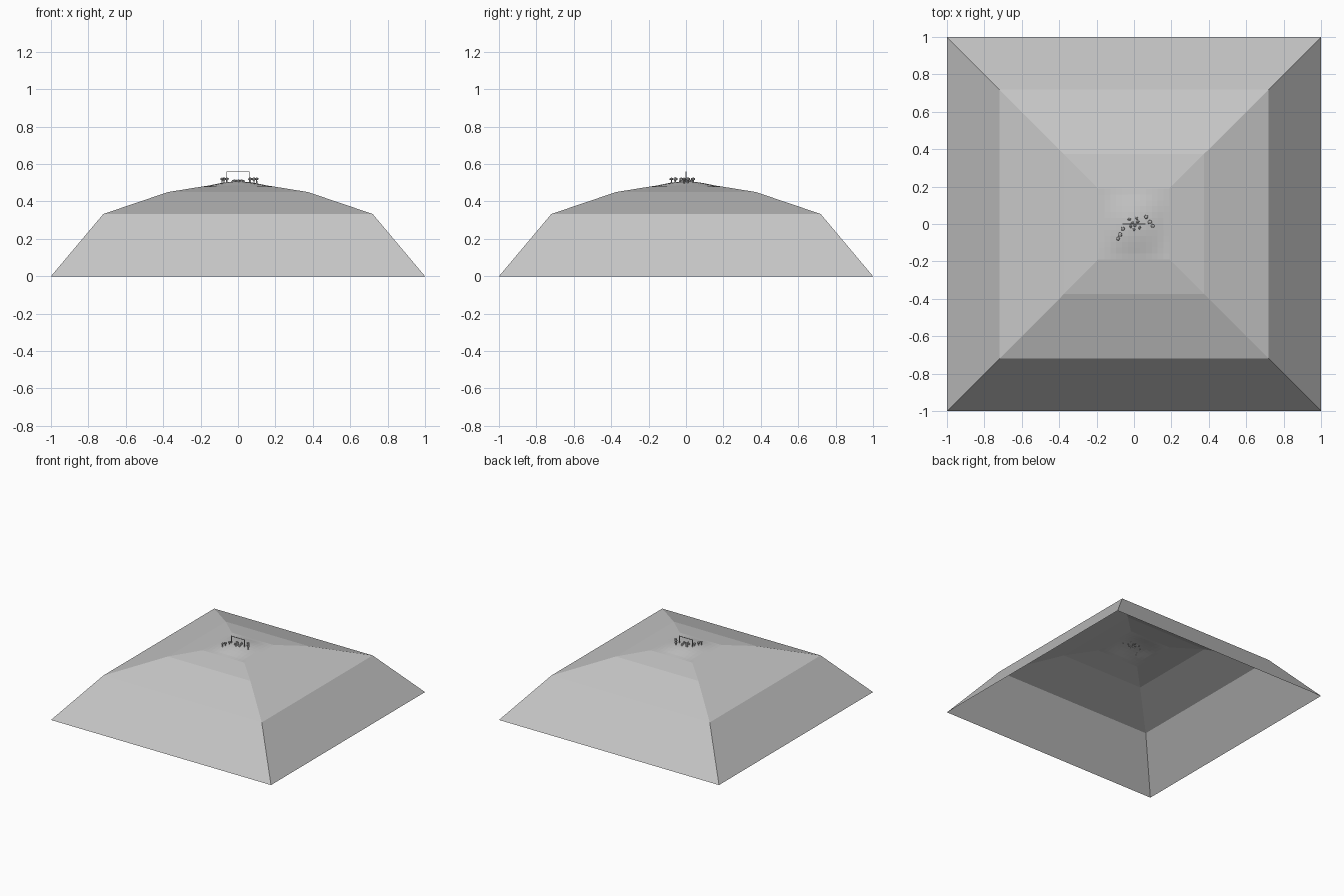
import bpy, bmesh, math
from mathutils import Matrix, Vector

if "Cube" in bpy.data.objects:
    bpy.data.objects.remove(bpy.data.objects["Cube"])

def material(name, v):
    m = bpy.data.materials.new(name)
    m.diffuse_color = (v, v, v, 1)
    m.use_nodes = True
    m.node_tree.nodes["Principled BSDF"].inputs["Base Color"].default_value = m.diffuse_color
    return m

GREY = material("light grey", 0.57)

def finish(name, bm):
    me = bpy.data.meshes.new(name)
    bm.to_mesh(me)
    bm.free()
    me.materials.append(GREY)
    ob = bpy.data.objects.new(name, me)
    bpy.context.collection.objects.link(ob)
    return ob

HALF = 0.19   # half width of the detailed summit patch

def height(x, y):
    """Summit height: a low mound that fades out to the patch border."""
    fade = max(0, (1 - (x / HALF) ** 2) * (1 - (y / HALF) ** 2))
    return 0.48 + 0.027 * fade ** 1.5

# Stepped square slopes, open underneath
bm = bmesh.new()
prev = None
for half, z in [(1.0, 0.0), (0.72, 0.333), (0.375, 0.45), (HALF, 0.48)]:
    ring = [bm.verts.new((sx * half, sy * half, z))
            for sx, sy in ((-1, -1), (1, -1), (1, 1), (-1, 1))]
    if prev:
        for i in range(4):
            j = (i + 1) % 4
            bm.faces.new((prev[i], prev[j], ring[j], ring[i]))
    prev = ring
finish("hill_slopes", bm)

# Gently rounded summit grid
bm = bmesh.new()
bmesh.ops.create_grid(bm, x_segments=12, y_segments=12, size=HALF)
for v in bm.verts:
    v.co.z = height(v.co.x, v.co.y)
finish("summit_ground", bm)

# Small trees: thin trunk with a flattened crown
bm = bmesh.new()
for x, y, r in [(-0.085, -0.078, 0.011), (-0.075, -0.057, 0.013),
                (-0.06, -0.025, 0.012), (0.065, 0.038, 0.012),
                (0.085, 0.01, 0.013), (0.1, -0.01, 0.011)]:
    z = height(x, y)
    bmesh.ops.create_cone(bm, cap_ends=True, segments=6, radius1=0.004, radius2=0.003,
                          depth=0.024, matrix=Matrix.Translation((x, y, z + 0.01)))
    bmesh.ops.create_icosphere(bm, subdivisions=1, radius=r,
                               matrix=Matrix.Translation((x, y, 0.52)) @ Matrix.Diagonal((1, 1, 0.75, 1)))
finish("trees", bm)

# Loose rocks around the middle
bm = bmesh.new()
for i, (x, y) in enumerate([(-0.025, 0.025), (-0.01, 0.005), (-0.018, -0.012), (0.0, -0.03),
                            (0.02, 0.012), (0.03, -0.02), (0.015, 0.03), (0.005, -0.01)]):
    mat = (Matrix.Translation((x, y, height(x, y) + 0.003))
           @ Matrix.Rotation(i * 0.9, 4, 'Z') @ Matrix.Diagonal((1.2, 0.8, 0.9, 1)))
    bmesh.ops.create_icosphere(bm, subdivisions=1, radius=0.009, matrix=mat)
finish("rocks", bm)

# Thin gate frame: two posts and a crossbar
bm = bmesh.new()
for c, s in [((-0.06, 0, 0.528), (0.004, 0.004, 0.066)),
             ((0.06, 0, 0.528), (0.004, 0.004, 0.066)),
             ((0, 0, 0.559), (0.124, 0.004, 0.004))]:
    bmesh.ops.create_cube(bm, size=1, matrix=Matrix.Translation(c) @ Matrix.Diagonal((*s, 1)))
finish("gate_frame", bm)
